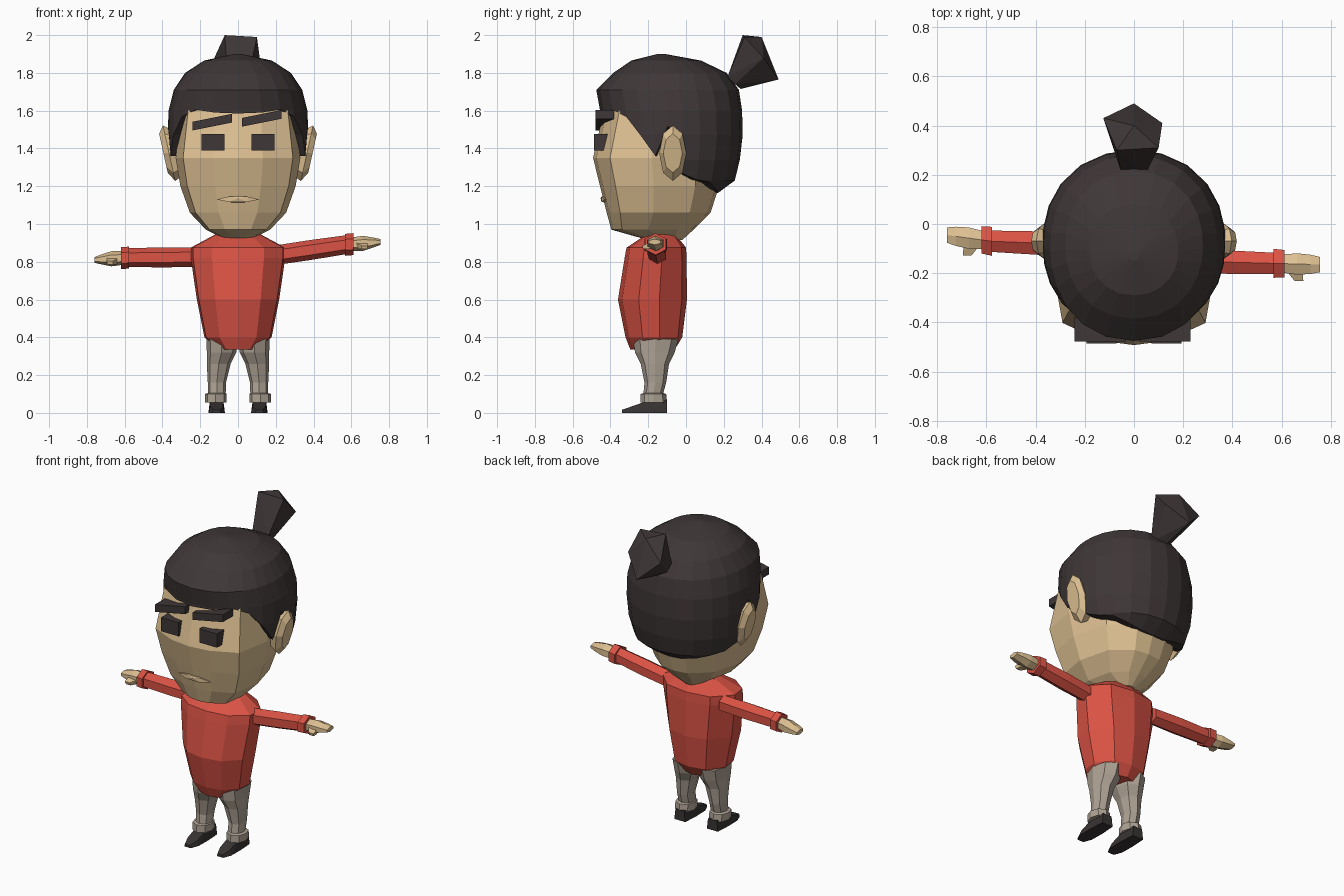
import bpy, bmesh, math
from mathutils import Vector

if "Cube" in bpy.data.objects:
    bpy.data.objects.remove(bpy.data.objects["Cube"])


def material(name, rgb):
    m = bpy.data.materials.new(name)
    m.diffuse_color = (*rgb, 1)
    m.use_nodes = True
    m.node_tree.nodes["Principled BSDF"].inputs["Base Color"].default_value = m.diffuse_color
    return m


SKIN = material("skin", (0.73, 0.53, 0.29))
HAIR = material("dark hair", (0.05, 0.038, 0.038))
RED = material("red cloth", (0.70, 0.085, 0.058))
GREY = material("grey cloth", (0.42, 0.36, 0.295))
SHOE = material("dark leather", (0.04, 0.033, 0.033))


def finish(name, bm, mat):
    bmesh.ops.recalc_face_normals(bm, faces=bm.faces)
    me = bpy.data.meshes.new(name)
    bm.to_mesh(me)
    bm.free()
    me.materials.append(mat)
    ob = bpy.data.objects.new(name, me)
    bpy.context.collection.objects.link(ob)
    return ob


def loft(name, rings, mat):
    """Skin a stack of equal rings and cap both ends."""
    bm = bmesh.new()
    vs = [[bm.verts.new(p) for p in r] for r in rings]
    n = len(vs[0])
    for a, b in zip(vs, vs[1:]):
        for i in range(n):
            j = (i + 1) % n
            bm.faces.new((a[i], a[j], b[j], b[i]))
    bm.faces.new(vs[0])
    bm.faces.new(vs[-1])
    bmesh.ops.remove_doubles(bm, verts=bm.verts, dist=0.0005)
    return finish(name, bm, mat)


def hull(name, points, mat):
    bm = bmesh.new()
    for p in points:
        bm.verts.new(p)
    bmesh.ops.convex_hull(bm, input=bm.verts)
    return finish(name, bm, mat)


def outline(half):
    """Mirror half of a plan outline, front to back."""
    return half + [(-x, y) for x, y in reversed(half[1:-1])]


def body(name, plan, levels, mat, cx=0):
    """Levels are (z, half width, front y, back y)."""
    rings = [[(cx + x * w, (f + b) / 2 + y * (b - f) / 2, z) for x, y in plan]
             for z, w, f, b in levels]
    return loft(name, rings, mat)


def limb(name, stations, mat, sides=6):
    """Sideways tube; stations are (x, y, z, y radius, z radius)."""
    turn = [math.tau * (i + 0.5) / sides for i in range(sides)]
    return loft(name, [[(x, y + ry * math.cos(t), z + rz * math.sin(t)) for t in turn]
                       for x, y, z, ry, rz in stations], mat)


# Head: flat wide face, narrower back
face = outline([(0, -1), (.4, -.95), (.88, -.74), (1, -.1), (.8, .6), (.35, .95), (0, 1)])
body("head", face, [(.915, .06, -.2, -.02), (.97, .17, -.395, .04), (1.06, .255, -.42, .13),
                    (1.2, .305, -.455, .175), (1.35, .33, -.492, .2), (1.6, .3, -.435, .2),
                    (1.75, .2, -.3, .1)], SKIN)

# Hair: dome whose lower edge dips to sideburns and nape
profile = [(1.9, .02, -.15, -.11), (1.865, .18, -.29, .08), (1.80, .28, -.385, .215),
           (1.71, .34, -.475, .28), (1.6, .368, -.455, .297), (1.47, .372, -.455, .3),
           (1.34, .362, -.44, .285), (1.23, .33, -.42, .258), (1.165, .28, -.36, .17)]
edge = [(0, 1.585), (18, 1.59), (36, 1.605), (52, 1.57), (66, 1.47), (78, 1.36), (88, 1.52),
        (98, 1.27), (112, 1.235), (128, 1.22), (146, 1.19), (164, 1.17), (180, 1.165)]
edge += [(360 - a, z) for a, z in reversed(edge[1:-1])]


def section(z):
    for p, q in zip(profile, profile[1:]):
        if z >= q[0] - 1e-6:
            t = (p[0] - z) / (p[0] - q[0])
            return [u + (v - u) * t for u, v in zip(p[1:], q[1:])]


def hair_point(angle, z, shrink=1):
    w, f, b = section(z)
    a = math.radians(angle)
    bulge = lambda v: math.copysign(abs(v) ** .93, v)
    return (shrink * w * bulge(math.sin(a)),
            (f + b) / 2 - shrink * (b - f) / 2 * bulge(math.cos(a)), z)


rings = [[hair_point(a, max(p[0], low)) for a, low in edge] for p in profile]
rings.append([hair_point(a, low, .8) for a, low in edge])
loft("hair", rings, HAIR)

# Tied tuft flaring out behind the crown
hull("hair_tuft", [(-.055, .22, 1.78), (.055, .22, 1.78), (.05, .26, 1.74), (0, .29, 1.715),
                   (-.05, .26, 1.74), (-.07, .30, 2.0), (.1, .31, 1.99), (.115, .41, 1.88),
                   (0, .49, 1.765), (-.125, .43, 1.88), (0, .40, 1.99)], HAIR)

for side, s in (("left", -1), ("right", 1)):
    # Ears: faceted ovals leaning outward at the top
    ear = []
    for x, k in ((-.06, .75), (.0, 1), (.03, .7)):
        for i in range(8):
            t = math.tau * i / 8
            dz = .147 * k * math.sin(t)
            ear.append((s * (.365 + x + dz * .22), -.07 + .072 * k * math.cos(t), 1.375 + dz))
    hull(side + "_ear", ear, SKIN)

    # Eyes: dark blocks
    cx = s * .133
    hull(side + "_eye", [(cx + x, y, 1.433 + z) for x in (-.061, .061)
                         for y in (-.486, -.41) for z in (-.043, .043)], HAIR)

    # Eyebrows: thick bars, both rising the same way
    bx, bz = (-.137, 1.54) if s < 0 else (.125, 1.56)
    hull(side + "_eyebrow", [(bx + x, y, bz + x * .2 + z) for x in (-.105, .105)
                             for y in (-.478, -.38) for z in (-.024, .022)], HAIR)

    # Legs: wide thighs, narrow shins and a turned-up hem
    leg_plan = outline([(0, -1), (.75, -.7), (1, 0), (.75, .7), (0, 1)])
    levels = [(.39, .083, -.28, -.04, .085), (.32, .078, -.27, -.06, .087),
              (.26, .063, -.24, -.09, .102), (.16, .048, -.22, -.105, .112),
              (.105, .047, -.225, -.12, .112), (.10, .058, -.24, -.105, .118),
              (.055, .058, -.242, -.1, .118)]
    loft(side + "_leg", [[(s * c + x * w, (f + b) / 2 + y * (b - f) / 2, z) for x, y in leg_plan]
                         for z, w, f, b, c in levels], GREY)

    # Shoes: low wedge with a flat toe
    shoe = []
    for y, w, h in ((-.34, .022, .016), (-.29, .042, .033), (-.2, .044, .065), (-.1, .038, .065)):
        shoe += [(s * .113 + k * w * v, y, z) for k in (-1, 1) for z, v in ((0, 1), (h, .8))]
    hull(side + "_shoe", shoe, SHOE)

# Mouth: thin ridge across the lower face
hull("mouth", [(-.115, -.43, 1.13), (.115, -.43, 1.13), (-.05, -.447, 1.145), (.05, -.447, 1.145),
               (0, -.452, 1.135), (-.05, -.447, 1.117), (.05, -.447, 1.117),
               (0, -.41, 1.15), (0, -.41, 1.11)], SKIN)

# Shirt: broad shoulders tapering to the hem
chest = outline([(0, -1), (.55, -.88), (.95, -.4), (1, .2), (.6, .85), (0, 1)])
body("shirt", chest, [(.945, .12, -.21, -.055), (.875, .25, -.315, 0), (.82, .25, -.325, .003),
                      (.6, .218, -.36, .005), (.4, .178, -.32, -.02), (.335, .11, -.295, -.06)], RED)

# Sleeves, cuffs and hands follow each arm's own pose
poses = {"left": ((-.2, -.085, .825), (-.58, -.07, .822), (-.76, -.045, .81)),
         "right": ((.2, -.15, .835), (.57, -.16, .89), (.755, -.165, .905))}
for side, (a, b, c) in poses.items():
    s = -1 if side == "left" else 1
    a, b, c = Vector(a), Vector(b), Vector(c)
    at = lambda t: tuple(b.lerp(c, t))
    limb(side + "_sleeve", [(*a, .05, .052), (*a.lerp(b, .5), .055, .053), (*b, .05, .05)], RED)
    limb(side + "_cuff", [(*at(-.02), .068, .058), (*at(.22), .064, .058)], RED)
    limb(side + "_hand", [(*at(.15), .042, .036), (*at(.5), .05, .04),
                          (*at(.8), .045, .026), (*at(1), .036, .015)], SKIN)
    base = Vector(at(.45))
    hull(side + "_thumb", [base + Vector((s * x, y, z)) for x, y, z in
                           ((-.04, -.02, .01), (.03, -.02, .01), (-.02, -.03, -.03), (.03, -.03, -.03),
                            (.0, -.07, -.012), (.035, -.07, -.012), (.0, -.065, -.03), (.03, -.065, -.03))],
         SKIN)
